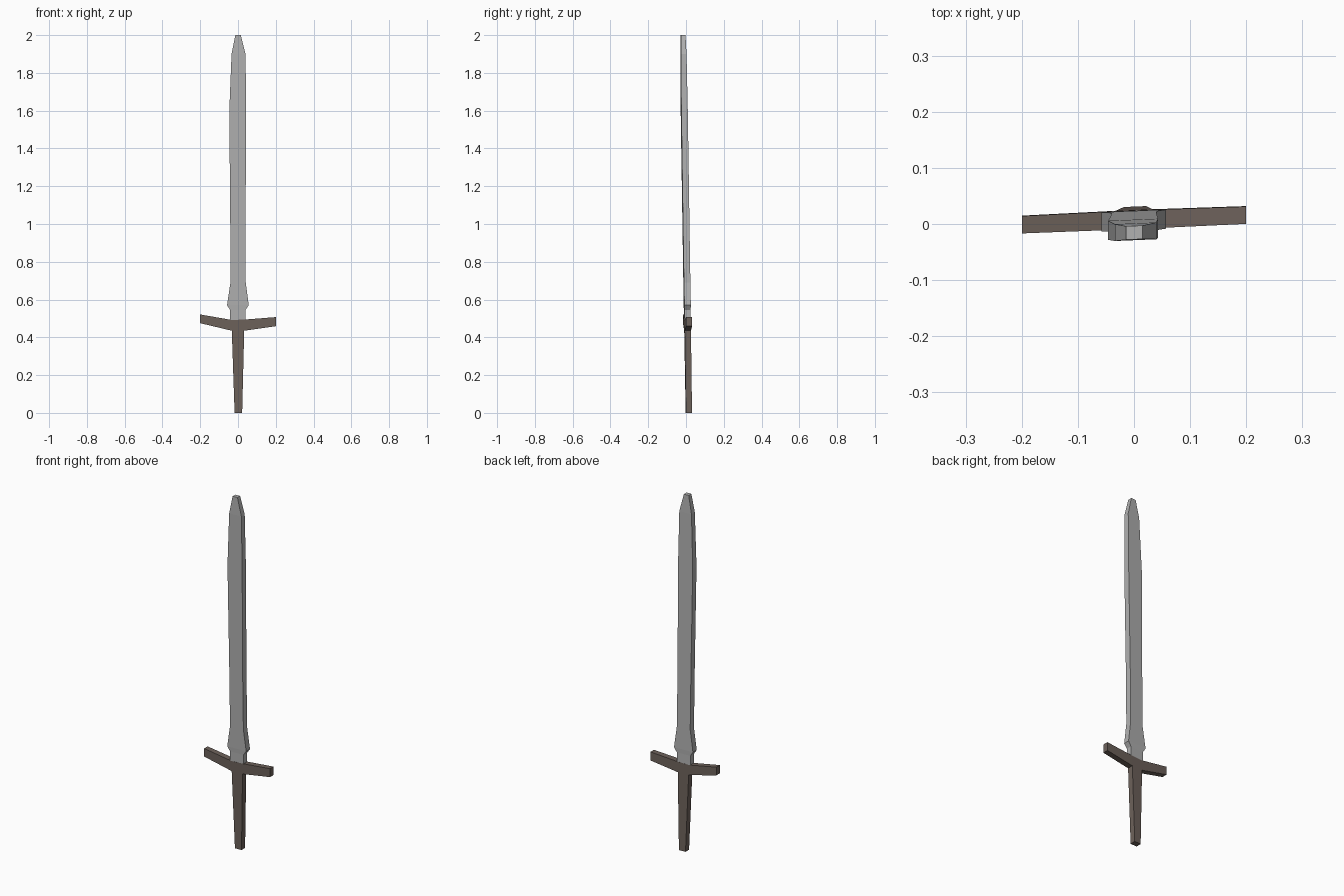
import bpy, bmesh

if "Cube" in bpy.data.objects:
    bpy.data.objects.remove(bpy.data.objects["Cube"])

YAW = 0.042      # slight turn about z
def lean(z):     # whole sword leans forward towards its tip
    return 0.015 - 0.0152 * z

def material(name, rgb):
    m = bpy.data.materials.new(name)
    m.diffuse_color = (*rgb, 1)
    m.use_nodes = True
    m.node_tree.nodes["Principled BSDF"].inputs["Base Color"].default_value = m.diffuse_color
    return m

def loft(name, rings, mat):
    """Bridge four-cornered rings into a closed flat-shaded solid."""
    bm = bmesh.new()
    loops = [[bm.verts.new((x, y + YAW * x + lean(z), z)) for x, y, z in r] for r in rings]
    for a, b in zip(loops, loops[1:]):
        for i in range(4):
            j = (i + 1) % 4
            bm.faces.new((a[i], a[j], b[j], b[i]))
    bm.faces.new(loops[0][::-1])
    bm.faces.new(loops[-1])
    bmesh.ops.recalc_face_normals(bm, faces=bm.faces)
    me = bpy.data.meshes.new(name)
    bm.to_mesh(me)
    bm.free()
    me.materials.append(mat)
    ob = bpy.data.objects.new(name, me)
    bpy.context.collection.objects.link(ob)
    return ob

def level(z, xl, xr, d):       # horizontal ring
    return [(xl, -d, z), (xr, -d, z), (xr, d, z), (xl, d, z)]

def slice_x(x, z0, z1, d):     # upright ring across the guard
    return [(x, -d, z0), (x, d, z0), (x, d, z1), (x, -d, z1)]

steel = material("grey steel", (0.44, 0.44, 0.44))
wood = material("brown grip", (0.155, 0.122, 0.105))

# Blade: narrow root, flared shoulder, long body, blunt tip
loft("blade", [level(*s) for s in (
    (0.48, -0.042, 0.040, 0.016),
    (0.545, -0.042, 0.040, 0.016),
    (0.57, -0.058, 0.057, 0.017),
    (0.69, -0.040, 0.041, 0.017),
    (1.00, -0.041, 0.040, 0.017),
    (1.60, -0.046, 0.043, 0.017),
    (1.90, -0.034, 0.040, 0.015),
    (2.00, -0.014, 0.015, 0.012))], steel)

# Guard with upswept arms
loft("crossguard", [slice_x(*s) for s in (
    (-0.20, 0.475, 0.521, 0.0155),
    (-0.033, 0.435, 0.492, 0.0165),
    (0.033, 0.435, 0.494, 0.0165),
    (0.20, 0.459, 0.507, 0.0155))], wood)

# Tapered handle
loft("handle", [level(*s) for s in (
    (0.0, -0.018, 0.022, 0.016),
    (0.44, -0.033, 0.033, 0.0165))], wood)
